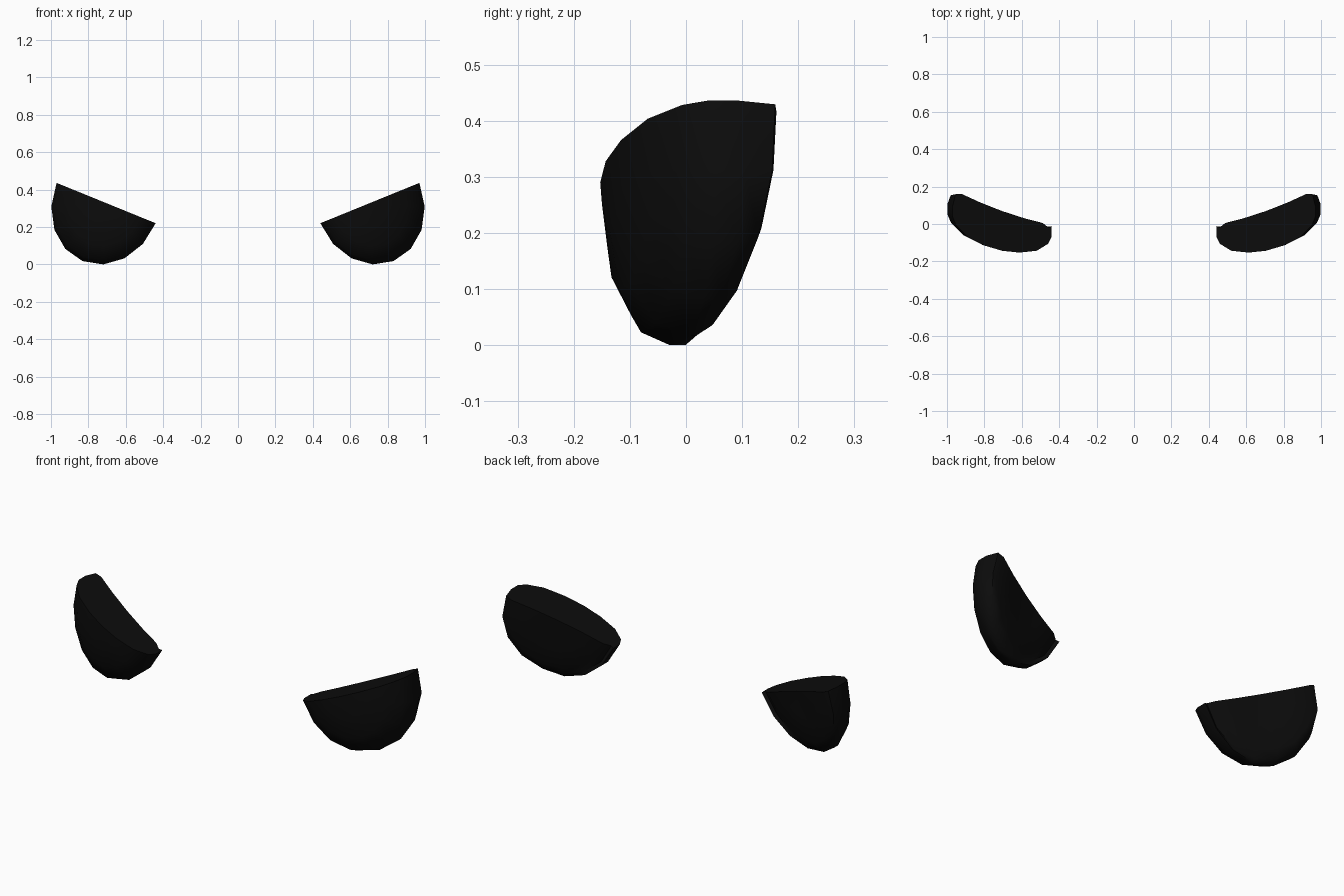
import bpy, bmesh, math

if "Cube" in bpy.data.objects:
    bpy.data.objects.remove(bpy.data.objects["Cube"])

black = bpy.data.materials.new("glossy_black")
black.diffuse_color = (0.0037, 0.0037, 0.0037, 1)
black.use_nodes = True
black.node_tree.nodes["Principled BSDF"].inputs["Base Color"].default_value = black.diffuse_color

CX, CZ = 0.705, 0.3275        # middle of the slanted straight top edge
HALF, DEPTH = 0.286, 0.335    # half length of that edge, depth of the half oval
TILT = math.atan2(0.377, 0.926)
SEGMENTS = 8


def rim_y(x):
    """Centre line of the rim, sweeping back towards the outside."""
    d = x - 0.72
    return -0.015 + 0.214 * d + 0.446 * d * d


def back_y(x, depth):
    """Gently curved rear surface, leaning forward lower down."""
    d = x - 0.44
    return -0.005 + 0.2 * d + 0.3 * d * d - 0.16 * depth


# Rings from front centre over the rim to back centre: (side, scale, offset)
RINGS = [("front", 0.0, -0.125), ("front", 0.35, -0.12), ("front", 0.7, -0.103),
         ("front", 0.93, -0.065), ("rim", 1.0, -1), ("rim", 1.0, 1),
         ("back", 0.94, -0.018), ("back", 0.82, 0.0), ("back", 0.45, 0.0),
         ("back", 0.0, 0.0)]


def half_oval(name, side):
    bm = bmesh.new()
    rows = []
    for kind, scale, offset in RINGS:
        row = []
        for i in range(SEGMENTS + 1):
            a = math.pi * i / SEGMENTS
            along = HALF * scale * math.cos(a)
            down = DEPTH * scale * math.sin(a)
            x = CX + along * math.cos(TILT) + down * math.sin(TILT)
            z = CZ + along * math.sin(TILT) - down * math.cos(TILT)
            if kind == "back":
                y = back_y(x, down) + offset
            elif kind == "rim":
                y = rim_y(x) + offset * (0.005 + 0.023 * abs(math.cos(a)))
            else:
                y = rim_y(x) + offset
            row.append(bm.verts.new((side * x, y, z)))
        rows.append(row)
    # Skin the rounded shell
    for r0, r1 in zip(rows, rows[1:]):
        for i in range(SEGMENTS):
            bm.faces.new((r0[i], r0[i + 1], r1[i + 1], r1[i]))
    bmesh.ops.remove_doubles(bm, verts=bm.verts[:], dist=0.0005)
    # Close the flat slanted top
    rim = [e for e in bm.edges if e.is_boundary]
    bmesh.ops.holes_fill(bm, edges=rim, sides=0)
    bmesh.ops.recalc_face_normals(bm, faces=bm.faces[:])
    # Stand the shape on the floor
    low = min(v.co.z for v in bm.verts)
    bmesh.ops.translate(bm, verts=bm.verts[:], vec=(0, 0, -low))
    mesh = bpy.data.meshes.new(name)
    bm.to_mesh(mesh)
    bm.free()
    mesh.materials.append(black)
    ob = bpy.data.objects.new(name, mesh)
    bpy.context.collection.objects.link(ob)
    bpy.ops.object.select_all(action="DESELECT")
    ob.select_set(True)
    bpy.context.view_layer.objects.active = ob
    bpy.ops.object.shade_smooth_by_angle(angle=math.radians(50))


half_oval("right_eye", 1)
half_oval("left_eye", -1)
